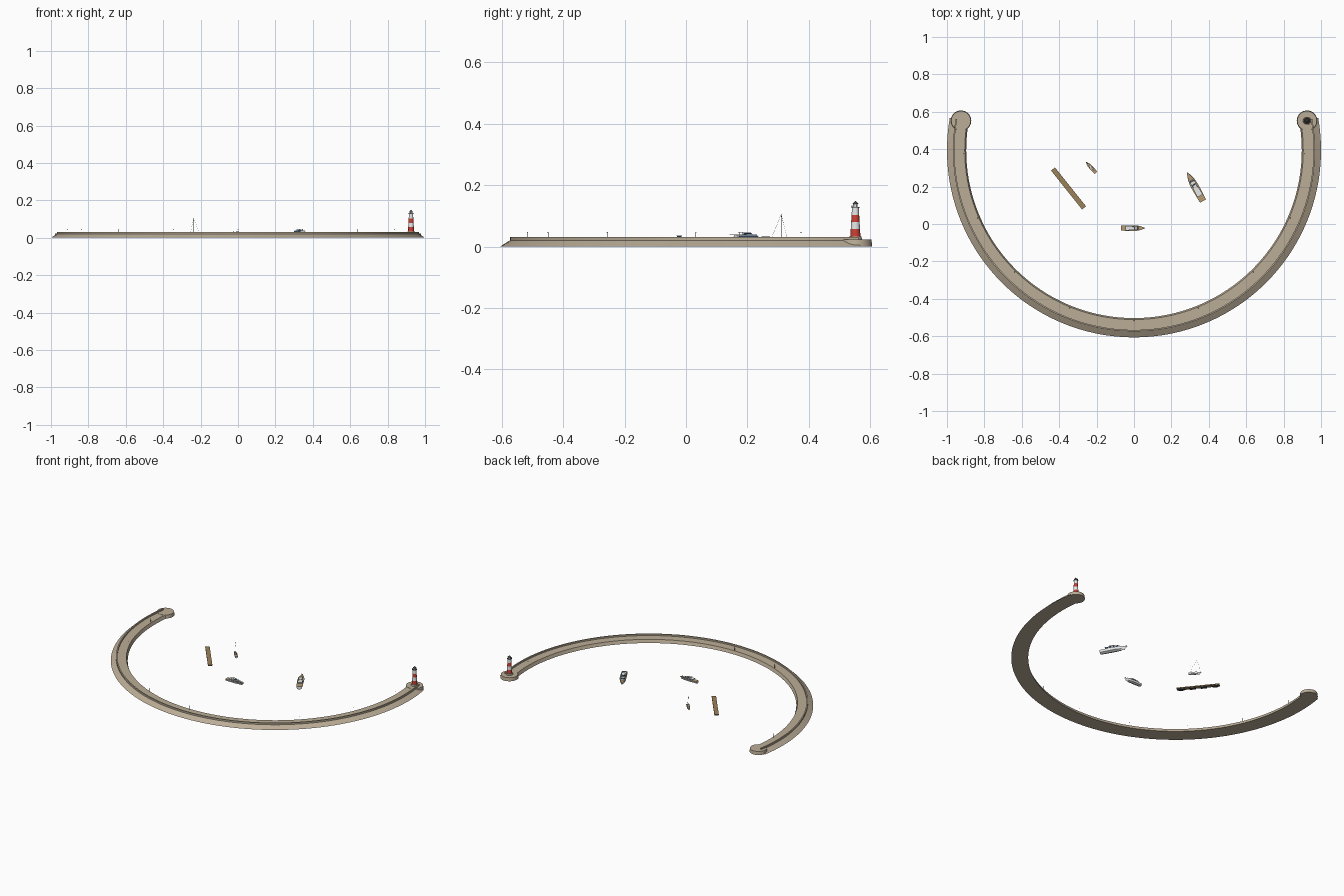
import bpy, bmesh, math
from mathutils import Matrix, Vector

if "Cube" in bpy.data.objects:
    bpy.data.objects.remove(bpy.data.objects["Cube"])


def material(name, r, g, b):
    m = bpy.data.materials.new(name)
    m.diffuse_color = (r, g, b, 1)
    m.use_nodes = True
    m.node_tree.nodes["Principled BSDF"].inputs["Base Color"].default_value = m.diffuse_color
    return m


STONE = material("warm stone", 0.50, 0.42, 0.31)
RED = material("red paint", 0.60, 0.05, 0.035)
WHITE = material("white paint", 0.82, 0.83, 0.83)
DARK = material("dark metal", 0.06, 0.065, 0.07)
TEAK = material("teak deck", 0.46, 0.32, 0.17)
PLANK = material("pontoon wood", 0.33, 0.22, 0.10)
NAVY = material("navy glass", 0.03, 0.07, 0.14)
CY = 0.394          # centre of the harbour arc


def finish(name, bm, mats, smooth=True, matrix=None):
    bmesh.ops.recalc_face_normals(bm, faces=bm.faces)
    me = bpy.data.meshes.new(name)
    bm.to_mesh(me)
    bm.free()
    for m in mats:
        me.materials.append(m)
    ob = bpy.data.objects.new(name, me)
    bpy.context.collection.objects.link(ob)
    if matrix is not None:
        ob.matrix_world = matrix
    if smooth:
        bpy.ops.object.select_all(action='DESELECT')
        ob.select_set(True)
        bpy.context.view_layer.objects.active = ob
        bpy.ops.object.shade_smooth_by_angle(angle=math.radians(30))
    return ob


def lathe(name, x, y, profile, mats, rule=None, n=32):
    """Stacked rings of (radius, z), closed at both ends."""
    bm = bmesh.new()
    rings = [[bm.verts.new((x + r * math.cos(2 * math.pi * i / n),
                            y + r * math.sin(2 * math.pi * i / n), z))
              for i in range(n)] for r, z in profile]
    bm.faces.new(rings[0])
    bm.faces.new(rings[-1])
    for k in range(len(rings) - 1):
        for i in range(n):
            j = (i + 1) % n
            f = bm.faces.new((rings[k][i], rings[k][j], rings[k + 1][j], rings[k + 1][i]))
            f.material_index = rule(k) if rule else 0
    return finish(name, bm, mats)


def box(name, x0, x1, w0, w1, z0, z1, mat, matrix, rake=0.0):
    """Box along local x, half widths w0 (aft) and w1 (fore), raked front."""
    bm = bmesh.new()
    co = [(x0, -w0), (x1, -w1), (x1, w1), (x0, w0)]
    lo = [bm.verts.new((x, y, z0)) for x, y in co]
    hi = [bm.verts.new((x - (rake if x == x1 else 0), y * (0.9 if rake else 1), z1)) for x, y in co]
    bm.faces.new(lo)
    bm.faces.new(hi)
    for i in range(4):
        j = (i + 1) % 4
        bm.faces.new((lo[i], lo[j], hi[j], hi[i]))
    return finish(name, bm, [mat], False, matrix)


def rod(name, a, b, r, mat, matrix=Matrix()):
    a, b = Vector(a), Vector(b)
    d = b - a
    bm = bmesh.new()
    bmesh.ops.create_cone(bm, cap_ends=True, segments=6, radius1=r, radius2=r, depth=d.length)
    m = Matrix.Translation((a + b) / 2) @ d.to_track_quat('Z', 'Y').to_matrix().to_4x4()
    return finish(name, bm, [mat], True, matrix @ m)


def hull(name, L, W, z0, z1, matrix, deck):
    """Lofted hull, stern at -L/2 and bow at +L/2."""
    bm = bmesh.new()
    rings = []
    for i in range(13):
        u = i / 12
        w = W / 2 * (0.86 + 0.14 * math.sin(math.pi * min(u, 0.5)))
        if u > 0.5:
            w = W / 2 * max(0.02, 1 - ((u - 0.5) / 0.5) ** 2.2)
        x = (u - 0.5) * L
        sheer = z1 + 0.08 * (z1 - z0) * u * u
        xk = x - 0.10 * L * u ** 4
        rings.append([bm.verts.new(c) for c in (
            (x, -w, sheer), (xk, -w * 0.8, z0 + 0.3 * (z1 - z0)), (xk, 0, z0),
            (xk, w * 0.8, z0 + 0.3 * (z1 - z0)), (x, w, sheer))])
    for a, b in zip(rings, rings[1:]):
        for k in range(5):
            f = bm.faces.new((a[k], a[(k + 1) % 5], b[(k + 1) % 5], b[k]))
            f.material_index = 1 if k == 4 else 0
    bm.faces.new(rings[0])
    bm.faces.new(rings[-1])
    return finish(name, bm, [WHITE, deck], True, matrix)


def placed(x, y, heading, z=0.0):
    return Matrix.Translation((x, y, z)) @ Matrix.Rotation(heading, 4, 'Z')


# Curved breakwater: quay deck, parapet wall and sloping outer face
profile = [(0.897, 0), (0.905, 0.021), (0.960, 0.021), (0.960, 0.031),
           (0.968, 0.031), (0.968, 0.020), (1.0, 0.0)]
bm = bmesh.new()
STEPS = 100
rings = []
for i in range(STEPS + 1):
    t = math.radians(10 - 200 * i / STEPS)
    rings.append([bm.verts.new((r * math.cos(t), CY + r * math.sin(t), z)) for r, z in profile])
for a, b in zip(rings, rings[1:]):
    for k in range(len(profile)):
        j = (k + 1) % len(profile)
        bm.faces.new((a[k], a[j], b[j], b[k]))
bm.faces.new(rings[0])
bm.faces.new(rings[-1])
finish("breakwater", bm, [STONE])

# Round pier heads
HX, HY = 0.925, 0.552
for side, sx in (("left", -1), ("right", 1)):
    lathe(side + "_pier_head", sx * HX, HY, [(0.055, 0), (0.052, 0.0225)], [STONE], n=40)

# Lighthouse: plinth, banded tower, gallery, lantern and roof
lathe("lighthouse_plinth", HX, HY, [(0.021, 0.0225), (0.020, 0.033)], [STONE])
bands = [(0.0165 - 0.0055 * k / 4, 0.033 + 0.0235 * k) for k in range(5)]
lathe("lighthouse_tower", HX, HY, bands, [RED, WHITE], lambda k: k % 2)
lathe("gallery", HX, HY, [(0.0148, 0.1265), (0.0148, 0.129)], [DARK])
lathe("lantern", HX, HY, [(0.0075, 0.129), (0.0075, 0.139)], [WHITE], n=12)
lathe("lantern_roof", HX, HY, [(0.0105, 0.139), (0.003, 0.146), (0.001, 0.149)], [DARK], n=16)
for i in range(10):
    t = 2 * math.pi * i / 10
    p = (HX + 0.014 * math.cos(t), HY + 0.014 * math.sin(t))
    rod("gallery_rail_post", (*p, 0.129), (*p, 0.134), 0.0004, DARK)

# Lamp posts along the inner quay edge
for i in range(9):
    t = math.radians(-1.2 - 177.6 * i / 8)
    x, y = 0.911 * math.cos(t), CY + 0.911 * math.sin(t)
    rod("lamp_post", (x, y, 0.02), (x, y, 0.044), 0.0006, DARK)
    lathe("lamp_head", x, y, [(0.0012, 0.0435), (0.0022, 0.0455), (0.0008, 0.047)], [DARK], n=8)


# Motor yachts, all dimensions proportional to the length
def yacht(name, x, y, heading, L):
    m = placed(x, y, heading, 0.006)
    W = 0.235 * L
    h = 0.25 * L
    hull(name + "_hull", L, W, 0, 0.48 * h, m, TEAK)
    box(name + "_cabin", -0.24 * L, 0.22 * L, 0.38 * W, 0.26 * W, 0.48 * h, 0.72 * h, WHITE, m, 0.05 * L)
    box(name + "_windows", -0.22 * L, 0.205 * L, 0.385 * W, 0.28 * W, 0.56 * h, 0.68 * h, NAVY, m, 0.025 * L)
    box(name + "_cabin_roof", -0.32 * L, 0.16 * L, 0.40 * W, 0.30 * W, 0.72 * h, 0.77 * h, WHITE, m)
    box(name + "_bridge_screen", -0.05 * L, 0.08 * L, 0.27 * W, 0.22 * W, 0.77 * h, 0.88 * h, NAVY, m, 0.03 * L)
    box(name + "_bridge_top", -0.16 * L, 0.05 * L, 0.28 * W, 0.22 * W, 0.90 * h, 0.95 * h, WHITE, m)
    for s in (-1, 1):
        rod(name + "_bridge_leg", (-0.14 * L, s * 0.24 * W, 0.77 * h),
            (-0.14 * L, s * 0.24 * W, 0.9 * h), 0.006 * L, DARK, m)
        rod(name + "_bow_rail", (0.15 * L, s * 0.44 * W, 0.60 * h),
            (0.47 * L, s * 0.06 * W, 0.62 * h), 0.003 * L, DARK, m)


yacht("large_yacht", 0.326, 0.20, math.atan2(0.155, -0.086), 0.177)
yacht("small_yacht", -0.005, -0.022, 0.0, 0.13)

# Sailing boat with mast, boom and stays
sail = placed(-0.23, 0.303, math.atan2(0.059, -0.054), 0.006)
hull("sailboat_hull", 0.080, 0.021, 0, 0.013, sail, TEAK)
box("sailboat_cabin", -0.012, 0.016, 0.006, 0.004, 0.013, 0.018, WHITE, sail, 0.004)
rod("mast", (0.010, 0, 0.012), (0.010, 0, 0.100), 0.0008, DARK, sail)
rod("boom", (0.010, 0, 0.023), (-0.026, 0, 0.023), 0.0007, DARK, sail)
rod("forestay", (0.010, 0, 0.099), (0.038, 0, 0.014), 0.0003, DARK, sail)
rod("backstay", (0.010, 0, 0.099), (-0.038, 0, 0.013), 0.0003, DARK, sail)

# Floating pontoon with floats underneath
dock = placed(-0.35, 0.19, math.atan2(-0.208, 0.166))
box("pontoon_deck", -0.133, 0.133, 0.0135, 0.0135, 0.011, 0.017, PLANK, dock)
for i in range(4):
    x = -0.105 + 0.07 * i
    box("pontoon_float", x - 0.018, x + 0.018, 0.011, 0.011, 0.005, 0.011, DARK, dock)
